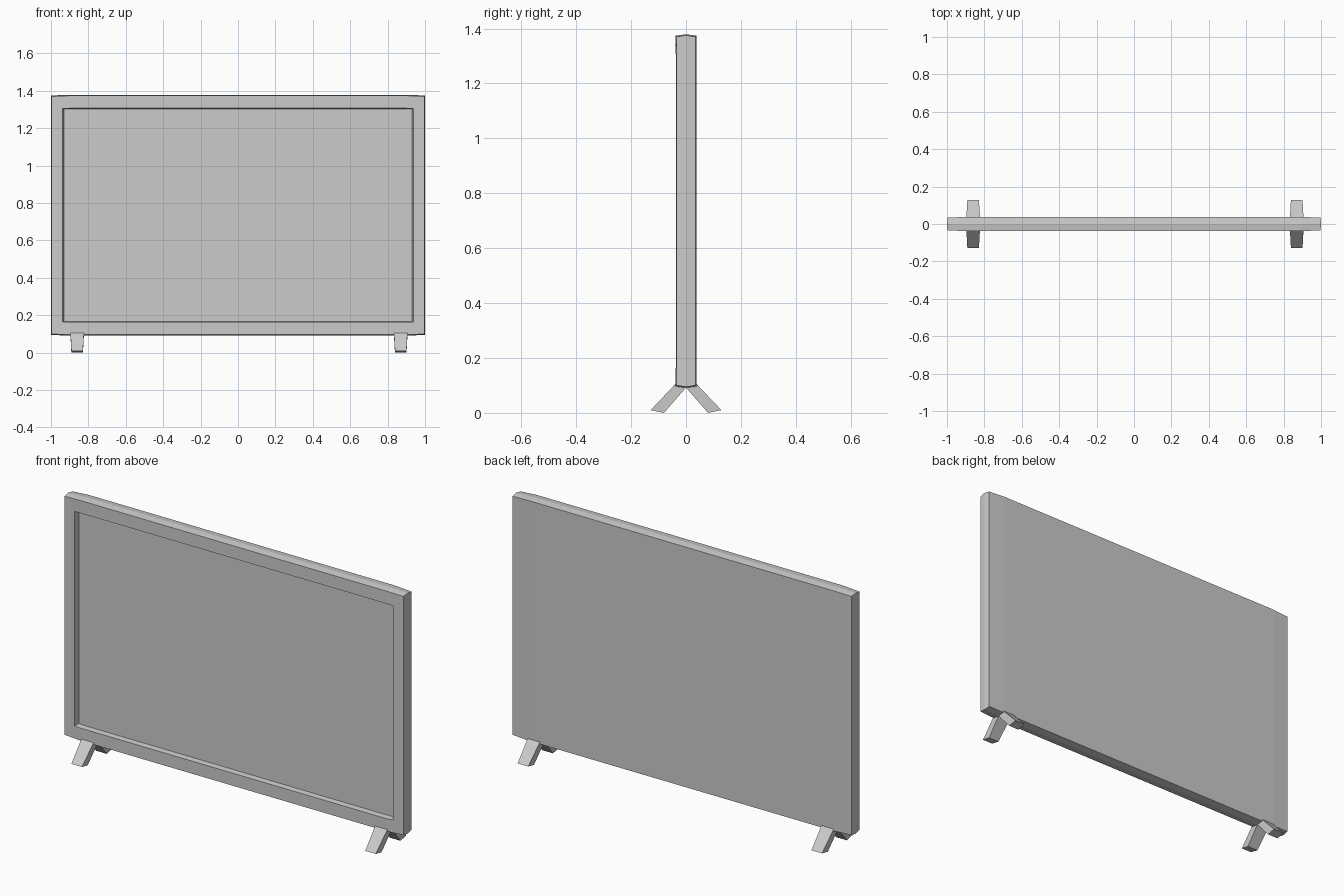
import bpy, bmesh

if "Cube" in bpy.data.objects:
    bpy.data.objects.remove(bpy.data.objects["Cube"])

K = 0.9  # where the slight end taper starts


def make_object(name, bm):
    bmesh.ops.recalc_face_normals(bm, faces=bm.faces)
    mesh = bpy.data.meshes.new(name)
    bm.to_mesh(mesh)
    bm.free()
    ob = bpy.data.objects.new(name, mesh)
    bpy.context.collection.objects.link(ob)
    return ob


def ring(bm, hx, hz, y, y_end, crown=0.004):
    """Rectangular outline, slightly crowned between the two end stations."""
    zc = 0.735
    pts = [(-hx, -1), (-K, -1), (K, -1), (hx, -1),
           (hx, 1), (K, 1), (-K, 1), (-hx, 1)]
    verts = []
    for x, s in pts:
        end = abs(x) > K
        z = zc + s * (hz - (crown if end else 0))
        verts.append(bm.verts.new((x, y_end if end else y, z)))
    return verts


def cap(bm, r):
    for ids in ((0, 1, 6, 7), (1, 2, 5, 6), (2, 3, 4, 5)):
        bm.faces.new([r[i] for i in ids])


# Screen panel: ridged rim, front bezel and recessed display
bm = bmesh.new()
rings = [
    ring(bm, 0.997, 0.639, 0.038, 0.034),           # back edge
    ring(bm, 1.0, 0.644, 0.0, 0.0),                 # rim ridge
    ring(bm, 0.997, 0.639, -0.038, -0.034),         # front edge
    ring(bm, 0.937, 0.572, -0.038, -0.036, 0.002),  # bezel inner edge
    ring(bm, 0.931, 0.569, -0.008, -0.008, 0.002),  # display edge
]
for a, b in zip(rings, rings[1:]):
    for i in range(8):
        j = (i + 1) % 8
        bm.faces.new((a[i], a[j], b[j], b[i]))
cap(bm, rings[0])
cap(bm, rings[-1])
make_object("screen_panel", bm)


# Splayed feet: slanted, slightly tapered bars
def foot(name, cx, side):
    profile = [(0.038, 0.106, 0.036), (0.0, 0.092, 0.036),
               (0.08, 0.0, 0.031), (0.129, 0.01, 0.031)]
    bm = bmesh.new()
    l, r = [[bm.verts.new((cx + s * w, side * y, z)) for y, z, w in profile]
            for s in (-1, 1)]
    bm.faces.new(l)
    bm.faces.new(r)
    for i in range(4):
        j = (i + 1) % 4
        bm.faces.new((l[i], l[j], r[j], r[i]))
    make_object(name, bm)


for xname, cx in (("left", -0.86), ("right", 0.87)):
    for yname, side in (("front", -1), ("back", 1)):
        foot(f"{yname}_{xname}_foot", cx, side)
